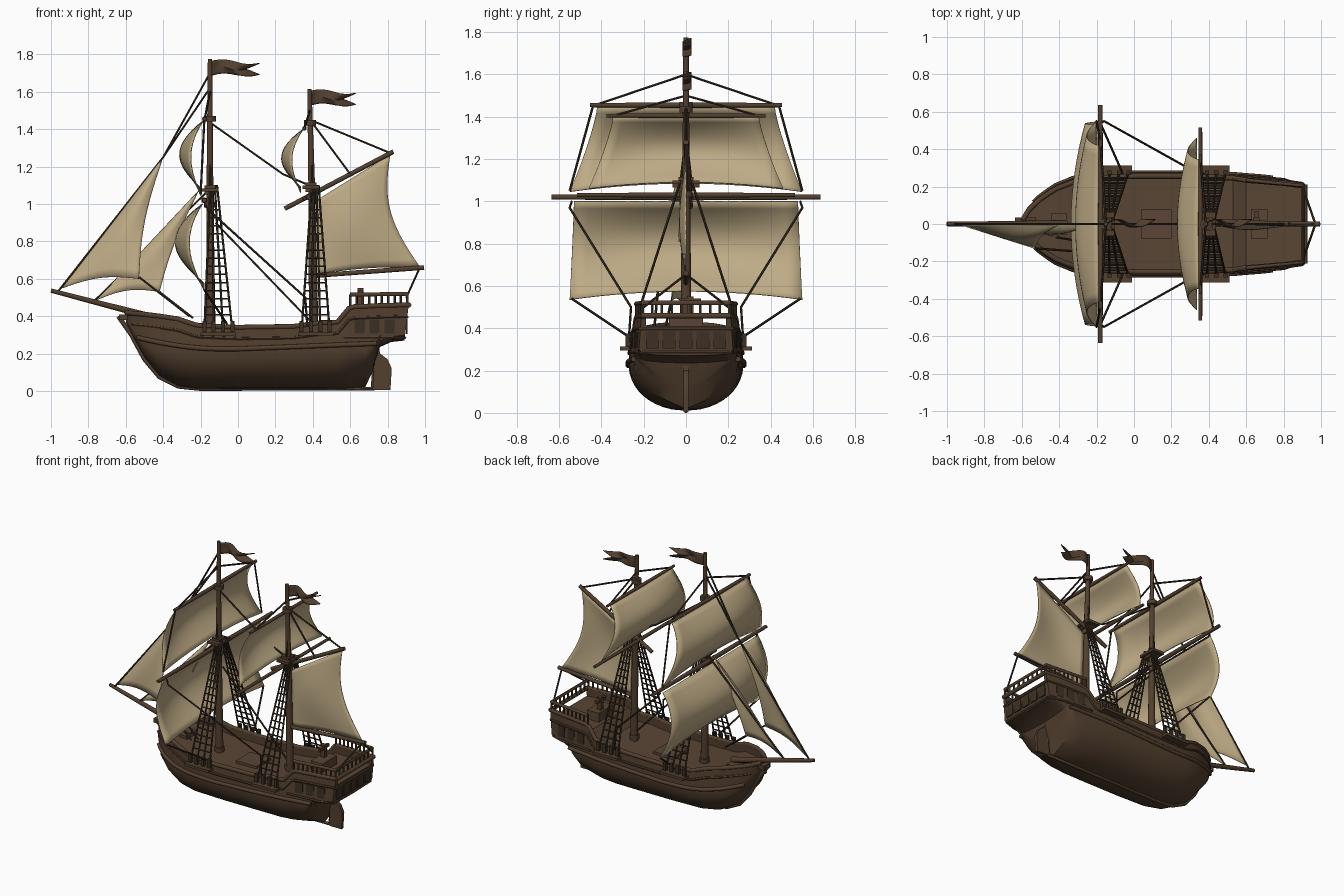
import bpy, bmesh
from math import sin, pi, radians
from mathutils import Vector, Matrix

if "Cube" in bpy.data.objects:
    bpy.data.objects.remove(bpy.data.objects["Cube"], do_unlink=True)


def material(name, r, g, b):
    mat = bpy.data.materials.new(name)
    mat.use_nodes = True
    mat.diffuse_color = (r, g, b, 1)
    mat.node_tree.nodes["Principled BSDF"].inputs["Base Color"].default_value = (r, g, b, 1)
    return mat


WOOD = material("dark oak", .085, .05, .028)
DECK = material("deck planks", .1, .06, .035)
ROPE = material("tarred rope", .045, .03, .018)
SAIL = material("canvas", .52, .41, .24)


def lerp(a, b, t):
    return a + (b - a) * t


def finish(obj, *mats):
    for mat in mats:
        obj.data.materials.append(mat)
    bpy.ops.object.select_all(action='DESELECT')
    obj.select_set(True)
    bpy.context.view_layer.objects.active = obj
    if obj.type == 'CURVE':
        bpy.ops.object.convert(target='MESH')
    bpy.ops.object.shade_smooth_by_angle(angle=radians(40))
    return bpy.context.view_layer.objects.active


def from_bmesh(name, bm, *mats):
    bmesh.ops.recalc_face_normals(bm, faces=bm.faces)
    mesh = bpy.data.meshes.new(name)
    bm.to_mesh(mesh)
    bm.free()
    obj = bpy.data.objects.new(name, mesh)
    bpy.context.collection.objects.link(obj)
    return finish(obj, *mats)


def rods(name, paths, radius, mat=WOOD, tip=1.0):
    """Round bars along paths, tapering to tip at their far end."""
    curve = bpy.data.curves.new(name, 'CURVE')
    curve.dimensions = '3D'
    curve.bevel_depth = radius
    curve.bevel_resolution = 1 if radius < .01 else 3
    curve.use_fill_caps = True
    for path in paths:
        spline = curve.splines.new('POLY')
        spline.points.add(len(path) - 1)
        for i, p in enumerate(path):
            spline.points[i].co = (*p, 1)
            spline.points[i].radius = lerp(1, tip, i / (len(path) - 1))
    obj = bpy.data.objects.new(name, curve)
    bpy.context.collection.objects.link(obj)
    return finish(obj, mat)


def boxes(name, items, mat=WOOD):
    """Boxes given as (centre, size, turn about z)."""
    bm = bmesh.new()
    for centre, size, turn in items:
        place = Matrix.Translation(centre) @ Matrix.Rotation(turn, 4, 'Z') @ Matrix.Diagonal((*size, 1))
        bmesh.ops.create_cube(bm, size=1, matrix=place)
    return from_bmesh(name, bm, mat)


def sheet(name, point, mat, nu=16, nv=14, thick=.005):
    """Cloth from a function of u and v in 0..1."""
    bm = bmesh.new()
    rows = [[bm.verts.new(point(i / nu, j / nv)) for i in range(nu + 1)] for j in range(nv + 1)]
    for a, b in zip(rows, rows[1:]):
        for i in range(nu):
            bm.faces.new((a[i], a[i + 1], b[i + 1], b[i]))
    bmesh.ops.remove_doubles(bm, verts=bm.verts, dist=.0005)
    obj = from_bmesh(name, bm, mat)
    solid = obj.modifiers.new("thickness", 'SOLIDIFY')
    solid.thickness = thick
    solid.offset = 0


# Hull stations: x, keel height, rail height, half width, fineness
STATIONS = [(-.6, .37, .42, .02, .6), (-.56, .29, .415, .09, .6), (-.5, .18, .41, .15, .6),
            (-.42, .08, .4, .205, .6), (-.32, .025, .385, .245, .55), (-.22, .012, .35, .262, .5),
            (0, .01, .34, .272, .5), (.3, .01, .345, .272, .5), (.44, .01, .365, .268, .5),
            (.53, .012, .365, .264, .55), (.6, .014, .45, .258, .7), (.68, .02, .452, .252, 1),
            (.72, .1, .455, .248, 1.3), (.76, .235, .456, .243, .6), (.82, .262, .458, .234, .4),
            (.89, .27, .46, .222, .3)]


def station(x):
    for a, b in zip(STATIONS, STATIONS[1:]):
        if x <= b[0]:
            return [lerp(p, q, (x - a[0]) / (b[0] - a[0])) for p, q in zip(a, b)]
    return list(STATIONS[-1])


def half_width(x, z):
    _, keel, _, w, fine = station(x)
    wide = max(.24, keel + .03)
    if z >= wide:
        return w * (1 - .3 * (z - wide))
    s = max(0, (z - keel) / (wide - keel))
    return w * (1 - (1 - s) ** 2.2) ** fine


def rake(x, z):
    return x + max(0, (x - .7) / .19) * (z - .27) * .12


def hull_point(x, z, side, out=0.0):
    return (rake(x, z), side * (half_width(x, z) + out), z)


bm = bmesh.new()
rings = []
STEPS = 14
for x, keel, top, _, _ in STATIONS:
    outer = [(half_width(x, z), z) for z in (lerp(keel, top, (k / STEPS) ** 1.5) for k in range(STEPS + 1))]
    edge = max(.004, outer[-1][0] - .022)
    half = outer + [(edge, top), (edge, top - .05), (0, top - .05)]
    ring = half + [(-y, z) for y, z in half[-2:0:-1]]
    rings.append([bm.verts.new((rake(x, z), y, z)) for y, z in ring])
count = len(rings[0])
for a, b in zip(rings, rings[1:]):
    for i in range(count):
        k = (i + 1) % count
        face = bm.faces.new((a[i], a[k], b[k], b[i]))
        face.material_index = int(i in (STEPS + 2, STEPS + 3))
bm.faces.new(rings[0])
bm.faces.new(rings[-1])
from_bmesh("hull", bm, WOOD, DECK)

# Keel, stem, wales and rail caps
rods("keel_and_stem", [[(-.64, 0, .4), (-.57, 0, .3), (-.5, 0, .17), (-.42, 0, .075), (-.32, 0, .025),
                       (-.2, 0, .013), (.72, 0, .013), (.73, 0, .23)]], .013)
xs = [lerp(-.595, .89, i / 50) for i in range(51)]
wales, caps, mouldings = [], [], []
for s in (-1, 1):
    wales.append([hull_point(x, .225 + .27 * max(0, -x - .1) ** 1.8 + .04 * max(0, x), s, .002) for x in xs if -.56 < x < .76])
    caps.append([hull_point(x, station(x)[2], s, -.008) for x in xs])
    mouldings.append([hull_point(x, station(x)[2] - .06, s, .001) for x in xs if x > -.57])
    mouldings.append([hull_point(x, .285, s, .001) for x in xs if x > .54])
for z, group in ((.285, mouldings), (.395, mouldings), (.46, caps)):
    group.append([hull_point(.89, z, -1), hull_point(.89, z, 1)])
rods("wales", wales, .013)
rods("rail_caps", caps, .014)
rods("mouldings", mouldings, .008)
boxes("beakhead", [((-.58, 0, .395), (.11, .07, .03), 0)])

# Rudder
bm = bmesh.new()
outline = [(.725, .005), (.815, .005), (.822, .12), (.8, .17), (.76, .2), (.75, .25), (.725, .25)]
blade = bm.faces.new([bm.verts.new((x, -.011, z)) for x, z in outline])
grown = bmesh.ops.extrude_face_region(bm, geom=[blade])["geom"]
bmesh.ops.translate(bm, verts=[v for v in grown if isinstance(v, bmesh.types.BMVert)], vec=(0, .022, 0))
from_bmesh("rudder", bm, WOOD)

# Stern castle panels, rail and balusters
panels = [((rake(.893, .345), y, .345), (.008, .06, .08), 0) for y in (-.16, -.08, 0, .08, .16)]
for s in (-1, 1):
    for x in (.65, .73, .81):
        panels.append(((x, s * half_width(x, .345), .345), (.055, .008, .075), -s * .13))
boxes("castle_panels", panels, ROPE)
corners = [Vector((.6, -.235, .515)), Vector((.905, -.205, .52)), Vector((.905, .205, .52)), Vector((.6, .235, .515))]
rods("castle_rail", [corners], .011)
drop = Vector((0, 0, -.06))
rods("balusters", [[a.lerp(b, i / 9), a.lerp(b, i / 9) + drop] for a, b in zip(corners, corners[1:]) for i in range(10)], .007)

# Deck fittings
boxes("hatches", [((.12, 0, .295), (.16, .16, .03), 0), ((-.4, 0, .35), (.08, .12, .03), 0),
                  ((.67, 0, .43), (.09, .16, .07), 0)], DECK)
boxes("steering_post", [((.655, .02, .5), (.03, .03, .1), 0), ((.655, .02, .53), (.02, .1, .02), 0)])
rods("bowsprit", [[(-.36, 0, .37), (-1, 0, .537)]], .02, WOOD, .6)

# Masts, tops, channels, shrouds and ratlines
rods("fore_mast", [[(-.145, 0, .28), (-.15, 0, 1.05), (-.15, 0, 1.775)]], .027, WOOD, .45)
rods("aft_mast", [[(.405, 0, .29), (.395, 0, 1.05), (.382, 0, 1.615)]], .027, WOOD, .45)
rods("mast_collars", [[(x, 0, z), (x, 0, z + .03)] for x, z in
                      ((-.145, .3), (.403, .32), (-.15, .98), (.395, 1.02), (-.15, 1.44), (.385, 1.42))], .032)
boxes("mast_tops", [((x, 0, z), size, 0) for x, z in ((-.15, 1.075), (.39, 1.09)) for size in ((.09, .13, .018), (.06, .07, .05))])
channels, blocks, shrouds, ratlines = [], [], [], []
for mast, left in ((-.148, -.18), (.395, .34)):
    for s in (-1, 1):
        channels.append(((left + .075, s * .285, .305), (.19, .055, .018), 0))
        feet = [Vector((left + .05 * i, s * .275, .32)) for i in range(4)]
        heads = [Vector((mast + .012 * i, s * .025, 1.1)) for i in range(4)]
        blocks += [((f.x, f.y, .345), (.022, .02, .06), 0) for f in feet]
        shrouds += [[f, h] for f, h in zip(feet, heads)]
        shrouds.append([heads[0], (mast, 0, 1.32)])
        ratlines += [[feet[0].lerp(heads[0], t / 18), feet[3].lerp(heads[3], t / 18)] for t in range(2, 16)]
boxes("channels", channels)
boxes("deadeyes", blocks, ROPE)
rods("shrouds", shrouds, .006, ROPE)
rods("ratlines", ratlines, .0045, ROPE)

# Yards, gaff and boom
for name, x, z, reach, r in (("fore_lower_yard", -.18, 1.02, .635, .016), ("fore_upper_yard", -.178, 1.455, .455, .014),
                             ("aft_lower_yard", .355, 1.03, .515, .013), ("aft_upper_yard", .355, 1.405, .375, .012)):
    rods(name, [[(x, 0, z), (x, s * reach, z)] for s in (-1, 1)], r, WOOD, .75)
rods("gaff", [[(.25, .02, .975), (.83, 0, 1.28)]], .013)
rods("boom", [[(.41, 0, .617), (.995, 0, .66)]], .013)


def square_sail(name, x, low_x, top, low, top_w, low_w, belly, arch):
    def point(u, v):
        k = 2 * u - 1
        full = 1 - k * k
        bulge = sin(pi * v ** .9) * belly * (.5 + .5 * full)
        return (lerp(x, low_x, v) - bulge, k * lerp(top_w, low_w, v ** 1.3), lerp(top, low, v) + arch * full * v * v)
    sheet(name, point, SAIL)


square_sail("fore_course", -.19, -.18, 1.0, .535, .53, .55, .15, .04)
square_sail("fore_topsail", -.185, -.2, 1.445, 1.045, .42, .55, .12, .04)
square_sail("aft_topsail", .35, .335, 1.4, 1.06, .345, .46, .11, .03)


def stay_sail(name, head, peak, tack, clew, hollow, foot, belly):
    head, peak, tack, clew = map(Vector, (head, peak, tack, clew))

    def point(u, v):
        p = head.lerp(tack, v).lerp(peak.lerp(clew, v), u)
        bow = sin(pi * v)
        return p + Vector((-hollow * u * bow, -belly * sin(pi * u) * bow, foot * sin(pi * u) * v))
    sheet(name, point, SAIL)


stay_sail("spanker", (.42, 0, 1.02), (.815, 0, 1.265), (.43, 0, .625), (.975, 0, .66), .08, .015, .03)
stay_sail("outer_jib", (-.4, 0, 1.25), (-.4, 0, 1.25), (-.94, 0, .55), (-.53, -.13, .6), .03, .03, .04)
stay_sail("inner_jib", (-.21, 0, 1.07), (-.21, 0, 1.07), (-.76, 0, .485), (-.42, -.07, .53), .02, .03, .03)

# Swallow-tailed pennants
for name, x, z, size in (("fore_pennant", -.145, 1.725, .26), ("aft_pennant", .385, 1.565, .245)):
    def flutter(u, v, x=x, z=z, size=size):
        reach = size * u * (.72 + .28 * abs(2 * v - 1))
        return (x + reach, .022 * sin(7 * u) + .01 * u, z + (v - .5) * .08 * (1 - .25 * u) + .01 * sin(6 * u))
    sheet(name, flutter, WOOD, 14, 6)

# Stays, lifts and braces
lines = [[(-.15, 0, 1.62), (-.4, 0, 1.25), (-.96, 0, .535)], [(-.15, 0, 1.7), (-.4, 0, 1.25)],
         [(-.15, 0, 1.08), (-.77, 0, .48)], [(-.17, 0, 1.45), (.24, 0, 1.16), (.38, 0, 1.1)],
         [(-.12, 0, .9), (.38, 0, .38)], [(.385, 0, 1.45), (.82, 0, 1.27)], [(.385, 0, 1.45), (.6, 0, 1.16)],
         [(-.53, -.13, .61), (-.26, -.15, .4)], [(-.42, -.07, .53), (-.24, -.1, .39)]]
for s in (-1, 1):
    lines += [[(-.178, s * .43, 1.455), (-.15, 0, 1.6)], [(-.178, s * .54, 1.0), (-.16, s * .55, .97), (.36, s * .26, .5), (.37, s * .27, .35)],
              [(.355, s * .36, 1.4), (.383, 0, 1.5)], [(-.18, s * .44, 1.45), (-.2, s * .55, 1.05)],
              [(.97, 0, .655), (.9, s * .2, .5)], [(-.18, s * .54, .54), (-.06, s * .27, .36)]]
rods("rigging", lines, .006, ROPE)
